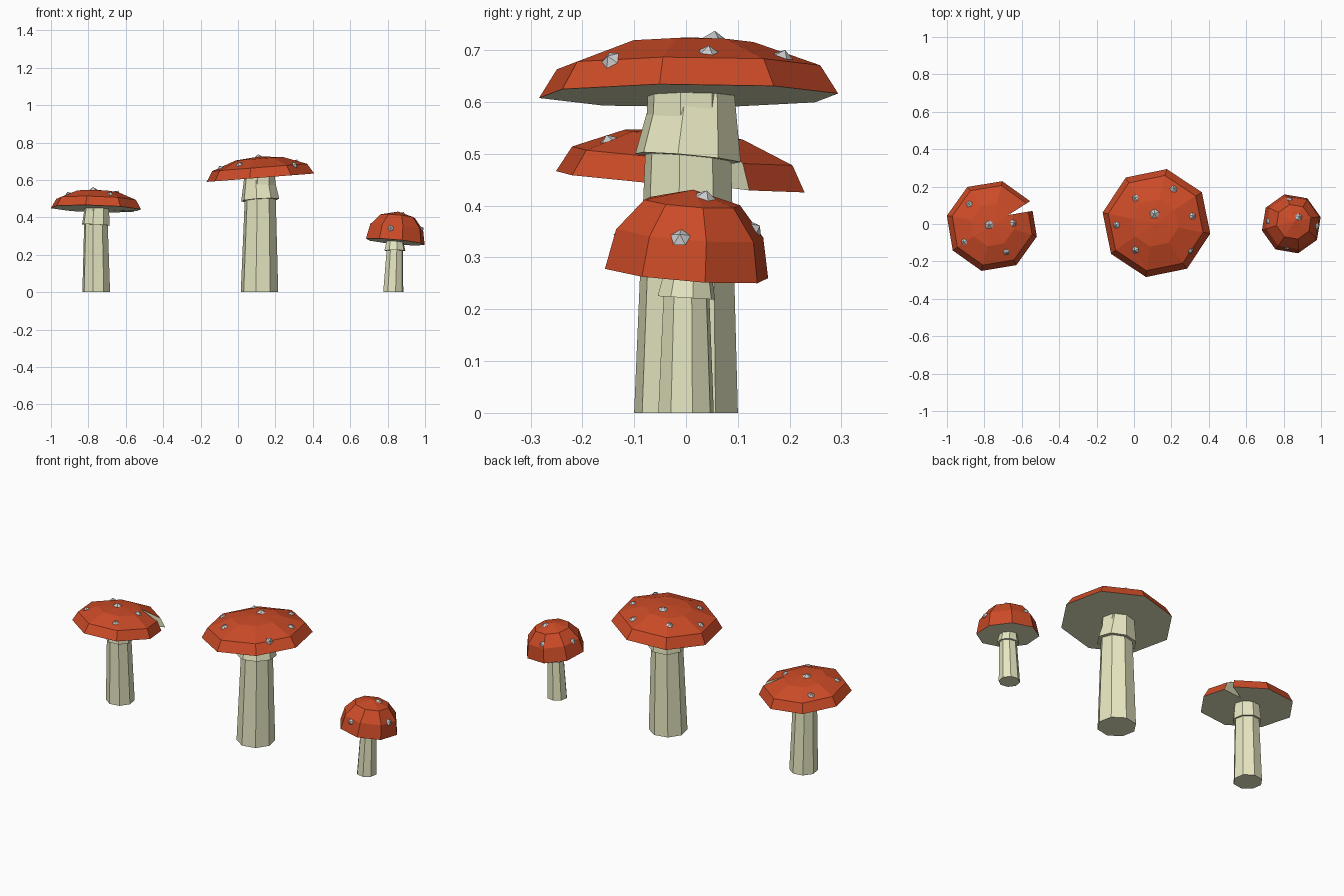
import bpy, bmesh, math
from mathutils import Vector, Matrix
from mathutils.bvhtree import BVHTree

if "Cube" in bpy.data.objects:
    bpy.data.objects.remove(bpy.data.objects["Cube"])


def material(name, color):
    m = bpy.data.materials.new(name)
    m.diffuse_color = (*color, 1)
    m.use_nodes = True
    m.node_tree.nodes["Principled BSDF"].inputs["Base Color"].default_value = m.diffuse_color
    return m


RED = material("cap_red", (0.60, 0.07, 0.02))
CREAM = material("stem_cream", (0.80, 0.80, 0.54))
WHITE = material("wart_white", (0.78, 0.78, 0.76))


def finish(bm, name, mats):
    me = bpy.data.meshes.new(name)
    bmesh.ops.recalc_face_normals(bm, faces=bm.faces[:])
    bm.to_mesh(me)
    bm.free()
    for m in mats:
        me.materials.append(m)
    ob = bpy.data.objects.new(name, me)
    bpy.context.collection.objects.link(ob)
    return ob


def turned(rings, angle, matrix, sides=8):
    """Closed faceted solid from (radius, height) rings; radius 0 ends in a point."""
    bm = bmesh.new()
    loops = []
    for r, z in rings:
        n = sides if r > 0 else 1
        loops.append([bm.verts.new(matrix @ Vector((
            r * math.cos(angle + i * math.tau / sides),
            r * math.sin(angle + i * math.tau / sides), z))) for i in range(n)])
    bottom = bm.faces.new(loops[0][::-1])
    bottom.material_index = 1
    for a, b in zip(loops, loops[1:]):
        for i in range(sides):
            j = (i + 1) % sides
            bm.faces.new([a[i], a[j], b[0]] if len(b) == 1 else [a[i], a[j], b[j], b[i]])
    if len(loops[-1]) > 1:
        bm.faces.new(loops[-1])
    return bm


def tilted(center, slope):
    """Frame whose floor rises by slope along x and y."""
    normal = Vector((-slope[0], -slope[1], 1))
    rot = Vector((0, 0, 1)).rotation_difference(normal).to_matrix().to_4x4()
    return Matrix.Translation(center) @ rot


def mushroom(name, base, r_base, r_top, turn, center, slope, cap, skirt, skirt_slope, warts):
    angle = math.radians(turn)
    # stem, sheared toward the cap centre
    top = center[2] + 0.01
    shear = Matrix.Translation((*base, 0))
    shear[0][2] = (center[0] - base[0]) / top
    shear[1][2] = (center[1] - base[1]) / top
    finish(turned([(r_base, 0), (r_top, top)], angle, shear), name + "_stem", [CREAM, CREAM])
    # skirt ring around the stem
    rb, rt, zb, zt = skirt
    place = tilted(shear @ Vector((0, 0, zb)), skirt_slope)
    finish(turned([(rb, 0), (rt, zt - zb)], angle, place), name + "_skirt", [CREAM, CREAM])
    # cap with pale underside
    bm = turned(cap, angle, tilted(center, slope))
    bmesh.ops.recalc_face_normals(bm, faces=bm.faces[:])
    tree = BVHTree.FromBMesh(bm)
    cap_ob = finish(bm, name + "_cap", [RED, CREAM])
    # warts dropped onto the cap surface
    wb = bmesh.new()
    for k, (x, y, r) in enumerate(warts):
        hit, normal, _, _ = tree.ray_cast(Vector((x, y, 2)), Vector((0, 0, -1)))
        if hit is None:
            continue
        rot = Vector((0, 0, 1)).rotation_difference(normal).to_matrix().to_4x4()
        bmesh.ops.create_uvsphere(
            wb, u_segments=5, v_segments=2, radius=r,
            matrix=Matrix.Translation(hit) @ rot @ Matrix.Rotation(k * 1.3, 4, 'Z')
            @ Matrix.Diagonal((1, 1, 0.65, 1)))
    finish(wb, name + "_warts", [WHITE])
    return cap_ob


notched = mushroom(
    "left", (-0.758, 0), 0.076, 0.062, -13, (-0.76, -0.011, 0.446), (-0.03, -0.079),
    [(0.247, 0), (0.219, 0.05), (0.118, 0.091), (0, 0.101)],
    (0.076, 0.066, 0.36, 0.455), (-0.05, -0.03),
    [(-0.774, -0.005, 0.025), (-0.881, 0.107, 0.019), (-0.908, -0.096, 0.018),
     (-0.683, -0.15, 0.018), (-0.645, 0.005, 0.02)])

mushroom(
    "middle", (0.115, 0), 0.102, 0.08, -11, (0.12, 0.005, 0.612), (0.078, 0),
    [(0.294, 0), (0.259, 0.055), (0.128, 0.102), (0, 0.113)],
    (0.104, 0.08, 0.492, 0.62), (0.06, -0.09),
    [(0.11, 0.054, 0.027), (0.008, 0.139, 0.02), (0.212, 0.187, 0.021), (0.313, 0.043, 0.02),
     (-0.094, -0.005, 0.02), (0.008, -0.139, 0.021), (0.303, -0.145, 0.02)])

mushroom(
    "right", (0.83, 0), 0.055, 0.043, 13, (0.841, 0.001, 0.269), (-0.095, -0.079),
    [(0.162, 0), (0.146, 0.078), (0.095, 0.138), (0, 0.163)],
    (0.057, 0.046, 0.222, 0.275), (0, -0.06),
    [(0.881, 0.037, 0.021), (0.833, 0.134, 0.017), (0.715, 0.016, 0.017),
     (0.817, -0.129, 0.017), (0.98, -0.011, 0.02)])

# wedge cut out of the left cap, leaving pale cut faces
bm = bmesh.new()
tri = [(-0.672, 0.048), (-0.414, 0.092), (-0.436, 0.198)]
face = bm.faces.new([bm.verts.new((x, y, 0.3)) for x, y in tri])
ext = bmesh.ops.extrude_face_region(bm, geom=[face])
bmesh.ops.translate(bm, vec=(0, 0, 0.4),
                    verts=[g for g in ext["geom"] if isinstance(g, bmesh.types.BMVert)])
for f in bm.faces:
    f.material_index = 1
cutter = finish(bm, "notch_cutter", [RED, CREAM])
cutter.hide_render = True
mod = notched.modifiers.new("notch", 'BOOLEAN')
mod.operation = 'DIFFERENCE'
mod.solver = 'EXACT'
mod.object = cutter
bpy.context.view_layer.objects.active = notched
bpy.ops.object.modifier_apply(modifier="notch")
bpy.data.objects.remove(cutter)
